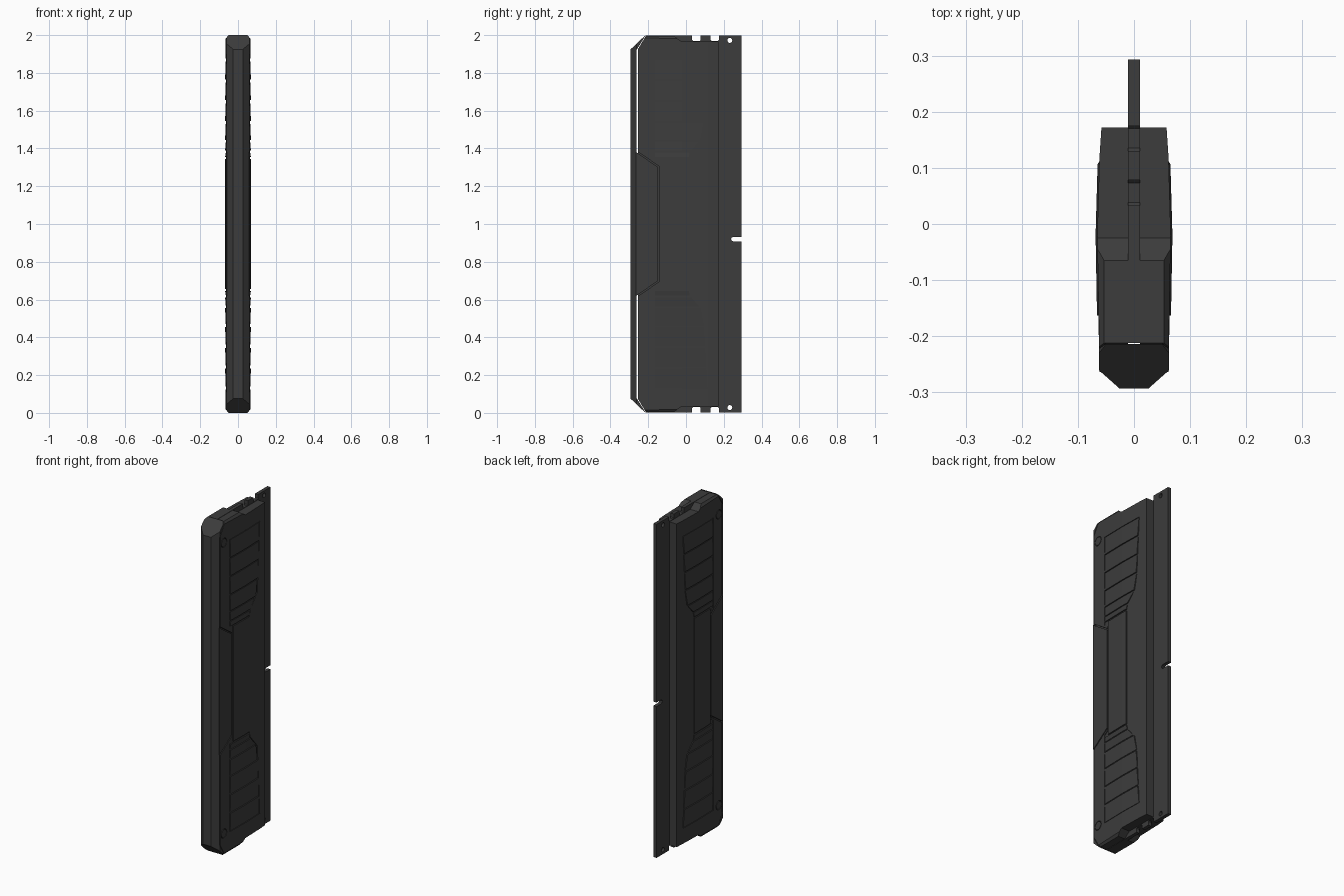
import bpy, bmesh, math
from mathutils import Vector

if "Cube" in bpy.data.objects:
    bpy.data.objects.remove(bpy.data.objects["Cube"])

dark = bpy.data.materials.new("dark_grey")
dark.diffuse_color = (0.045, 0.045, 0.045, 1)
dark.use_nodes = True
dark.node_tree.nodes["Principled BSDF"].inputs["Base Color"].default_value = dark.diffuse_color

SECTION = [(-0.3, 0.0605), (-0.02, 0.0655), (0.12, 0.0615), (0.18, 0.0575)]


def surf(y, z=0):
    """Half thickness of the heat spreader at y."""
    for (a, xa), (b, xb) in zip(SECTION, SECTION[1:]):
        if y <= b:
            return xa + (xb - xa) * (y - a) / (b - a)
    return SECTION[-1][1]


def both(half):
    """Complete an outline by mirroring its upper half about z = 1."""
    return half + [(y, 2 - z) for y, z in reversed(half)]


def prism(name, outline, fin, fout, curved=True, clips=()):
    """YZ outline extruded along x, with inner and outer x given by functions."""
    bm = bmesh.new()
    lo = [bm.verts.new((0, y, z)) for y, z in outline]
    hi = [bm.verts.new((1, y, z)) for y, z in outline]
    n = len(outline)
    bm.faces.new(lo)
    bm.faces.new(hi)
    for i in range(n):
        bm.faces.new((lo[i], lo[(i + 1) % n], hi[(i + 1) % n], hi[i]))
    if curved:
        for y in (-0.02, 0.12):
            bmesh.ops.bisect_plane(bm, geom=bm.verts[:] + bm.edges[:] + bm.faces[:],
                                   plane_co=(0, y, 0), plane_no=(0, 1, 0))
    for v in bm.verts:
        v.co.x = (fout if v.co.x > 0.5 else fin)(v.co.y, v.co.z)
    for co, no in clips:
        r = bmesh.ops.bisect_plane(bm, geom=bm.verts[:] + bm.edges[:] + bm.faces[:],
                                   plane_co=co, plane_no=Vector(no).normalized(), clear_outer=True)
        bmesh.ops.edgeloop_fill(bm, edges=[e for e in r["geom_cut"]
                                           if isinstance(e, bmesh.types.BMEdge)])
    bmesh.ops.recalc_face_normals(bm, faces=bm.faces[:])
    me = bpy.data.meshes.new(name)
    bm.to_mesh(me)
    bm.free()
    ob = bpy.data.objects.new(name, me)
    bpy.context.collection.objects.link(ob)
    me.materials.append(dark)
    return ob


def const(x):
    return lambda y, z: x


def apply(ob, mod):
    bpy.context.view_layer.objects.active = ob
    bpy.ops.object.modifier_apply(modifier=mod.name)


def cut(ob, cutter):
    m = ob.modifiers.new("cut", "BOOLEAN")
    m.operation, m.solver, m.object = "DIFFERENCE", "EXACT", cutter
    bpy.context.view_layer.update()
    apply(ob, m)
    bpy.data.objects.remove(cutter)


def mirror(ob):
    apply(ob, ob.modifiers.new("mirror", "MIRROR"))


def circle(y, z, r, n=24):
    return [(y + r * math.cos(2 * math.pi * i / n), z + r * math.sin(2 * math.pi * i / n))
            for i in range(n)]


# Circuit board with end notches, key slot and holes
top = [(-0.212, 1.998), (0.033, 1.998), (0.033, 1.975), (0.038, 1.97), (0.073, 1.97),
       (0.078, 1.975), (0.078, 1.998), (0.13, 1.998), (0.13, 1.975), (0.135, 1.97),
       (0.17, 1.97), (0.175, 1.975), (0.175, 1.998), (0.293, 1.998)]
slot = [(0.293, 0.932), (0.25, 0.932), (0.242, 0.928), (0.238, 0.92),
        (0.242, 0.912), (0.25, 0.908), (0.293, 0.908)]
board = prism("circuit_board", top + slot + [(y, 2 - z) for y, z in reversed(top)],
              const(-0.0105), const(0.0105), False)
for z in (0.028, 1.972):
    cut(board, prism("hole_cutter", circle(0.232, z, 0.013), const(-0.1), const(0.1), False))

# Heat spreader plate with stepped ends
end_clips = [((0.062, 0, 1.985), (1, 0, 0.8)), ((0.062, 0, 0.015), (1, 0, -0.8))]
plate = prism("heat_spreader", both([(0.172, 1.967), (-0.025, 1.967), (-0.065, 1.996),
                                     (-0.212, 1.996), (-0.255, 1.925)]),
              const(0.0105), surf, clips=end_clips)

# Recesses for slats, cheek and screws
panel = both([(-0.168, 1.875), (0.118, 1.875), (0.094, 1.46), (0.024, 1.38), (0.018, 1.35)])
# outline order: right side downward, then left side with a narrower waist
half_r = [(0.118, 1.875), (0.094, 1.46), (0.024, 1.38), (0.018, 1.35)]
half_l = [(-0.168, 1.875), (-0.168, 1.335), (-0.145, 1.32)]
panel = both(half_r) + list(reversed(both(half_l)))
sunk = lambda y, z: surf(y) - 0.004
cut(plate, prism("panel_cutter", panel, sunk, const(0.1)))
cheek_cut = both([(-0.28, 1.402), (-0.259, 1.386), (-0.141, 1.304)])
cut(plate, prism("cheek_cutter", cheek_cut, const(0.05), const(0.1), False))
for z in (0.135, 1.875):
    cut(plate, prism("screw_cutter", circle(-0.222, z, 0.027), const(0.056), const(0.1), False))
mirror(plate)


def right_edge(z):
    """Right end of a slat at height z."""
    pts = [(1.875, 0.113), (1.46, 0.089), (1.38, 0.019), (1.34, 0.014)]
    for (za, ya), (zb, yb) in zip(pts, pts[1:]):
        if z >= zb:
            return ya + (yb - ya) * (z - za) / (zb - za)
    return 0.014


# Sloping slats, rising toward the middle
bands = [(1.87, 1.766), (1.757, 1.656), (1.647, 1.546), (1.537, 1.446), (1.437, 1.388), (1.379, 1.354)]
for end, s in (("upper", 1), ("lower", -1)):
    for i, (za, zb) in enumerate(bands):
        flip = lambda z, s=s: 1 + s * (z - 1)
        rise = lambda y, z, a=za, b=zb, f=flip: surf(y) - 0.001 + 0.004 * (a - f(z)) / (a - b)
        outline = [(-0.163, flip(za)), (right_edge(za), flip(za)),
                   (right_edge(zb), flip(zb)), (-0.163, flip(zb))]
        mirror(prism(f"{end}_slat_{i + 1}", outline, lambda y, z: surf(y) - 0.007, rise))

# Raised centre column
mirror(prism("centre_column", both([(0.013, 1.345)]) + [(-0.137, 0.655), (-0.137, 1.345)],
             lambda y, z: surf(y) - 0.007, lambda y, z: surf(y) + 0.002))

# Screw heads
for i, z in enumerate((0.135, 1.875)):
    mirror(prism(f"screw_{i + 1}", circle(-0.222, z, 0.0235), const(0.054), const(0.0625), False))

# Front bar with chamfered edges and ends
outer = both([(-0.214, 2.0), (-0.293, 1.925)])
inner = both([(-0.214, 1.998), (-0.262, 1.921)])
bar_clips = end_clips + [((-0.062, 0, 1.985), (-1, 0, 0.8)), ((-0.062, 0, 0.015), (-1, 0, -0.8)),
                         ((0.026, -0.293, 0), (0.031, -0.035, 0)),
                         ((-0.026, -0.293, 0), (-0.031, -0.035, 0))]
prism("front_bar", outer + list(reversed(inner)), const(-0.062), const(0.062), False, bar_clips)

# Cheeks reaching from the bar over the plates
mirror(prism("bar_cheek", both([(-0.264, 1.381), (-0.147, 1.3)]),
             const(0.045), lambda y, z: surf(y) + 0.0005, False))
